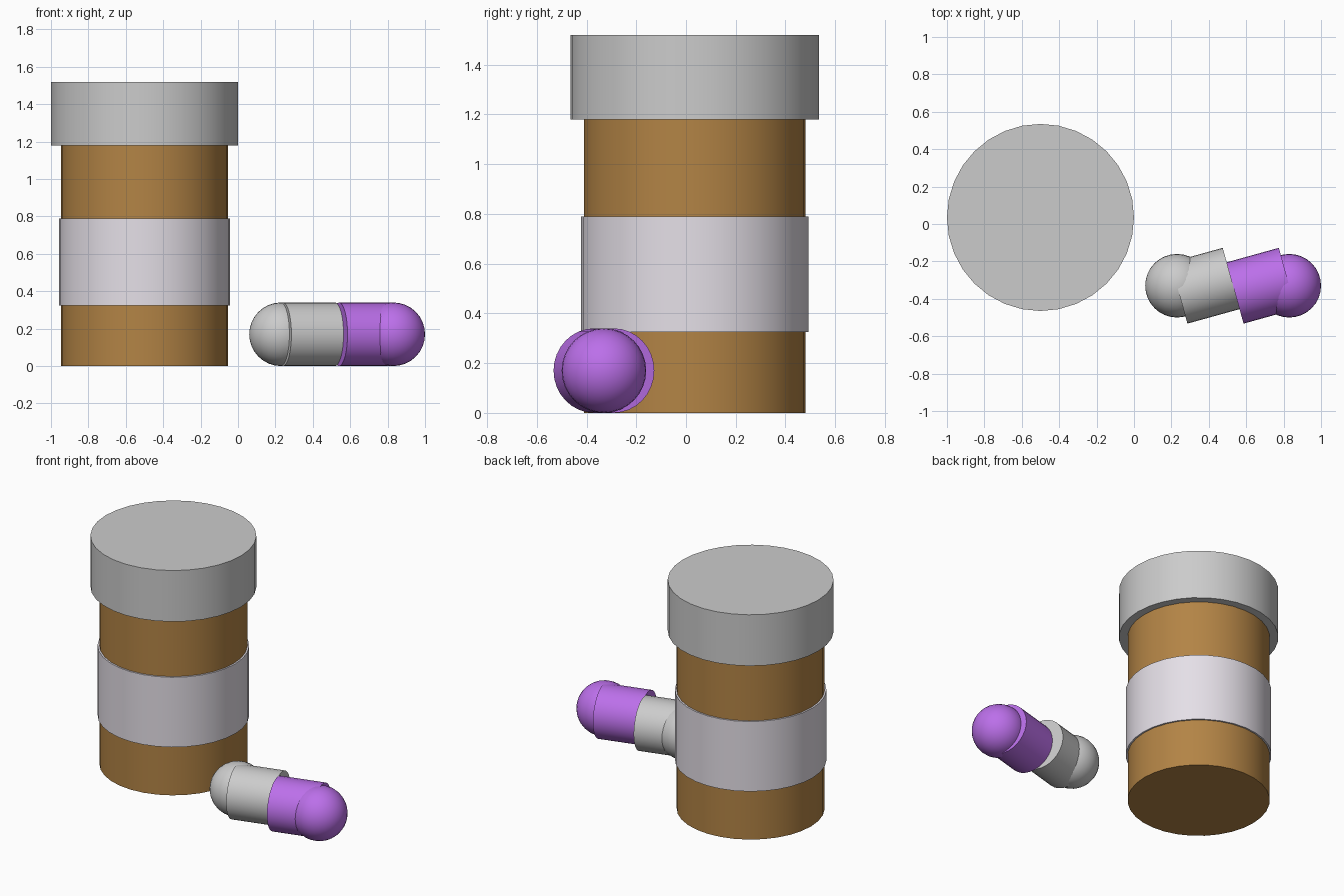
import bpy
from math import radians, cos, sin, pi

if "Cube" in bpy.data.objects:
    bpy.data.objects.remove(bpy.data.objects["Cube"])


def material(name, rgb):
    mat = bpy.data.materials.new(name)
    mat.diffuse_color = (*rgb, 1)
    mat.use_nodes = True
    mat.node_tree.nodes["Principled BSDF"].inputs["Base Color"].default_value = mat.diffuse_color
    return mat


AMBER = material("amber_plastic", (0.45, 0.23, 0.06))
PAPER = material("label_paper", (0.78, 0.74, 0.80))
PURPLE = material("purple_gel", (0.50, 0.16, 0.82))


def finish(name, mat):
    obj = bpy.context.object
    obj.name = name
    if mat:
        obj.data.materials.append(mat)
    bpy.ops.object.shade_smooth_by_angle(angle=radians(30))
    return obj


def upright_cylinder(name, radius, z0, z1, mat=None):
    bpy.ops.mesh.primitive_cylinder_add(vertices=32, radius=radius, depth=z1 - z0,
                                        location=(-0.5, 0.035, (z0 + z1) / 2))
    return finish(name, mat)


# Bottle
upright_cylinder("bottle_body", 0.446, 0, 1.19, AMBER)
upright_cylinder("bottle_label", 0.457, 0.325, 0.79, PAPER)
upright_cylinder("bottle_cap", 0.5, 1.18, 1.52)

# Capsule: two skewed barrels with a ball at each outer end
R, CX, CY, YAW = 0.17, 0.53, -0.33, radians(15.5)
for side, name, mat in ((-1, "grey", None), (1, "purple", PURPLE)):
    bpy.ops.mesh.primitive_cylinder_add(vertices=32, radius=R, depth=0.29,
                                        location=(CX + side * 0.15, CY, R),
                                        rotation=(0, pi / 2, YAW))
    finish("capsule_barrel_" + name, mat)
    bpy.ops.mesh.primitive_uv_sphere_add(segments=32, ring_count=16, radius=R,
                                         location=(CX + side * 0.3, CY, R),
                                         rotation=(0, pi / 2, 0))
    finish("capsule_end_" + name, mat)
